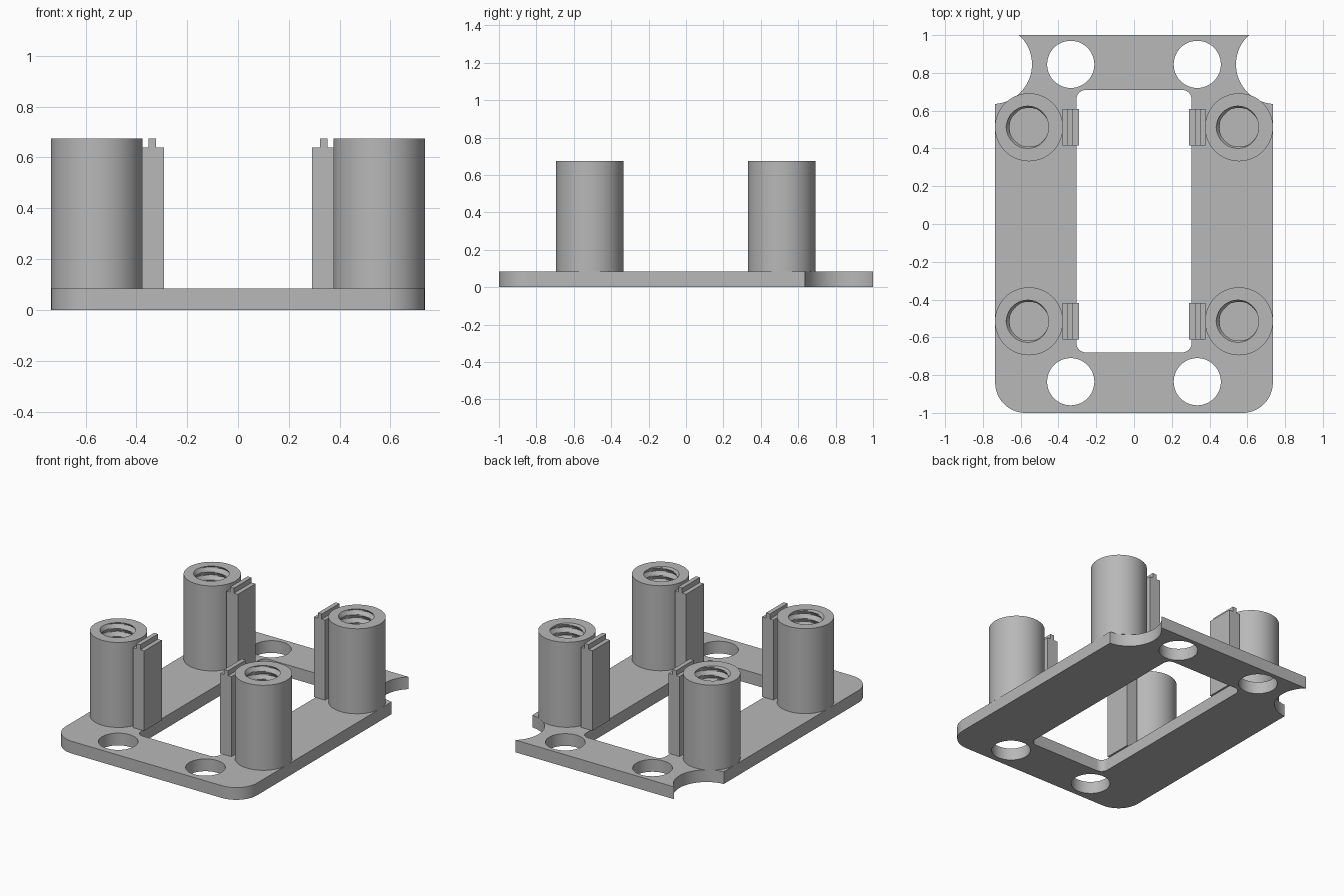
import bpy, bmesh
from math import radians, cos, sin, pi

if "Cube" in bpy.data.objects:
    bpy.data.objects.remove(bpy.data.objects["Cube"])

grey = bpy.data.materials.new("plain_grey")
grey.use_nodes = True
COLOUR = (0.48, 0.48, 0.48, 1)
grey.diffuse_color = COLOUR
grey.node_tree.nodes["Principled BSDF"].inputs["Base Color"].default_value = COLOUR

PLATE_TOP = 0.085
POST_TOP = 0.675


def finish(name, bm):
    """Turn a bmesh into a named, shaded object."""
    bmesh.ops.remove_doubles(bm, verts=bm.verts, dist=0.0001)
    bmesh.ops.recalc_face_normals(bm, faces=bm.faces)
    mesh = bpy.data.meshes.new(name)
    bm.to_mesh(mesh)
    bm.free()
    mesh.materials.append(grey)
    obj = bpy.data.objects.new(name, mesh)
    bpy.context.collection.objects.link(obj)
    bpy.ops.object.select_all(action="DESELECT")
    obj.select_set(True)
    bpy.context.view_layer.objects.active = obj
    bpy.ops.object.shade_smooth_by_angle(angle=radians(30))
    return obj


def arc(cx, cy, r, start, end, steps=16):
    angles = [radians(start + (end - start) * i / steps) for i in range(steps + 1)]
    return [(cx + r * cos(a), cy + r * sin(a)) for a in angles]


def mirrored(half):
    """Close a right-hand half outline with its mirror image."""
    return half + [(-x, y) for x, y in reversed(half)]


# Base plate: rounded front corners, scooped back corners, window and four holes
outer = mirrored(arc(0.575, -0.84, 0.16, -90, 0) + arc(0.75, 0.845, 0.21, 265.9, 132.4, 28))
window = mirrored(arc(0.255, -0.63, 0.05, -90, 0, 8) + arc(0.255, 0.66, 0.05, 0, 90, 8))
holes = [arc(x, y, 0.125, 0, 360, 48)[:-1] for x in (-0.335, 0.335) for y in (-0.835, 0.845)]

curve = bpy.data.curves.new("plate_outline", "CURVE")
curve.dimensions = "2D"
curve.fill_mode = "BOTH"
curve.extrude = PLATE_TOP / 2
for loop in [outer, window] + holes:
    spline = curve.splines.new("POLY")
    spline.points.add(len(loop) - 1)
    for point, (x, y) in zip(spline.points, loop):
        point.co = (x, y, 0, 1)
    spline.use_cyclic_u = True
outline = bpy.data.objects.new("plate_outline", curve)
bpy.context.collection.objects.link(outline)
bpy.context.view_layer.update()
bm = bmesh.new()
bm.from_mesh(outline.to_mesh())
outline.to_mesh_clear()
bpy.data.objects.remove(outline)
bmesh.ops.translate(bm, verts=bm.verts, vec=(0, 0, PLATE_TOP / 2))
finish("base_plate", bm)


# Threaded post: outer wall, rim, helical bore and blind floor
def post(name, cx, cy, seg=64, pitch=0.055, per_turn=8):
    bm = bmesh.new()

    def ring(radius, z):
        verts = []
        for i in range(seg):
            a = 2 * pi * i / seg
            r = radius(a, z)
            verts.append(bm.verts.new((cx + r * cos(a), cy + r * sin(a), z)))
        return verts

    def wall(a, z):
        return 0.18

    def thread(a, z):
        turn = (z - POST_TOP) / pitch - (a - pi) / (2 * pi)
        return 0.102 + 0.019 * abs(2 * (turn % 1) - 1)

    rings = [ring(wall, PLATE_TOP), ring(wall, POST_TOP)]
    rows = int((POST_TOP - PLATE_TOP - 0.005) / pitch * per_turn)
    rings += [ring(thread, POST_TOP - k * pitch / per_turn) for k in range(rows + 1)]
    for low, high in zip(rings, rings[1:]):
        for i in range(seg):
            j = (i + 1) % seg
            bm.faces.new((low[i], low[j], high[j], high[i]))
    bm.faces.new(rings[0])
    bm.faces.new(rings[-1])
    finish(name, bm)


# Ribbed block beside each post: stepped profile run along y
def rib_block(name, side, cy):
    profile = [(0.292, PLATE_TOP), (0.378, PLATE_TOP), (0.378, 0.64), (0.352, 0.64),
               (0.352, POST_TOP), (0.322, POST_TOP), (0.322, 0.64), (0.292, 0.64)]
    bm = bmesh.new()
    face = bm.faces.new([bm.verts.new((side * x, cy - 0.097, z)) for x, z in profile])
    swept = bmesh.ops.extrude_face_region(bm, geom=[face])["geom"]
    moved = [v for v in swept if isinstance(v, bmesh.types.BMVert)]
    bmesh.ops.translate(bm, verts=moved, vec=(0, 0.194, 0))
    finish(name, bm)


for side, side_name in ((1, "left"), (-1, "right")):
    for cy, end_name in ((-0.515, "front"), (0.512, "back")):
        post(f"{end_name}_{side_name}_post", side * 0.556, cy)
        rib_block(f"{end_name}_{side_name}_rib_block", side, cy)
